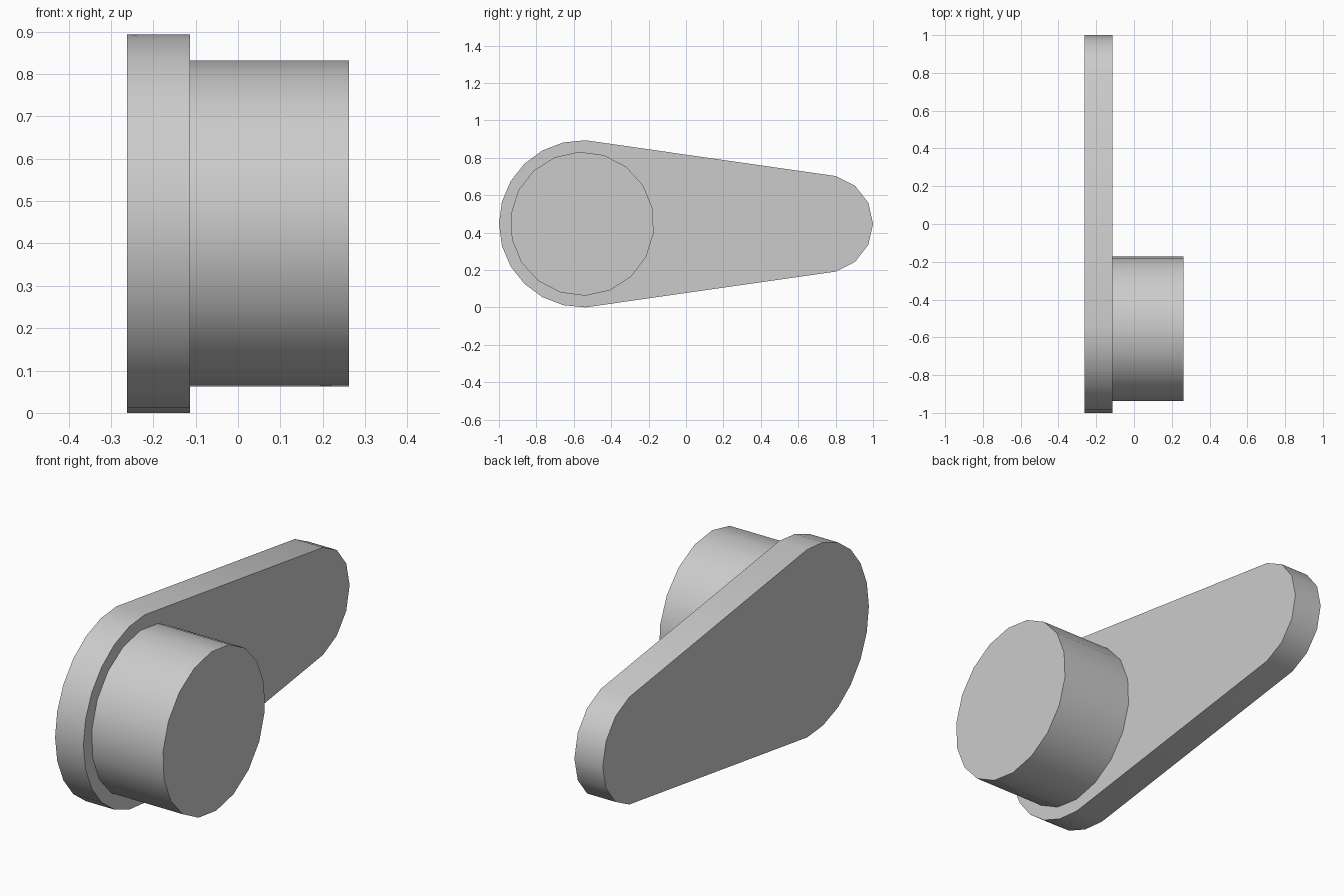
import bpy
import bmesh
from math import radians, sin, cos

cube = bpy.data.objects.get("Cube")
if cube:
    bpy.data.objects.remove(cube, do_unlink=True)

# Single grey finish
grey = bpy.data.materials.new("light_grey")
grey.use_nodes = True
colour = (0.6, 0.6, 0.6, 1)
grey.diffuse_color = colour
grey.node_tree.nodes["Principled BSDF"].inputs["Base Color"].default_value = colour

MID_Z = 0.447


def arc(y, radius, start, end, steps):
    """Points (y, z) along an arc, both ends included."""
    angles = [radians(start + (end - start) * i / steps) for i in range(steps + 1)]
    return [(y + radius * cos(a), MID_Z + radius * sin(a)) for a in angles]


def extrude_profile(name, profile, x_start, x_end):
    """Solid made by sweeping a (y, z) outline along x."""
    bm = bmesh.new()
    face = bm.faces.new([bm.verts.new((x_start, y, z)) for y, z in profile])
    swept = bmesh.ops.extrude_face_region(bm, geom=[face], use_keep_orig=True)
    verts = [v for v in swept["geom"] if isinstance(v, bmesh.types.BMVert)]
    bmesh.ops.translate(bm, verts=verts, vec=(x_end - x_start, 0, 0))
    bmesh.ops.recalc_face_normals(bm, faces=bm.faces)
    mesh = bpy.data.meshes.new(name)
    bm.to_mesh(mesh)
    bm.free()
    mesh.materials.append(grey)
    obj = bpy.data.objects.new(name, mesh)
    bpy.context.collection.objects.link(obj)
    bpy.ops.object.select_all(action="DESELECT")
    obj.select_set(True)
    bpy.context.view_layer.objects.active = obj
    bpy.ops.object.shade_smooth_by_angle(angle=radians(35))
    return obj


# Tapered arm plate: large round end at the front, small one at the back
arm_outline = arc(-0.553, 0.447, 88, 272, 12) + arc(0.737, 0.263, -76, 76, 6)
extrude_profile("arm_plate", arm_outline, -0.262, -0.113)

# Round boss standing on the large end
boss_outline = arc(-0.555, 0.385, 12.5, 352.5, 17)
extrude_profile("round_boss", boss_outline, -0.15, 0.262)
